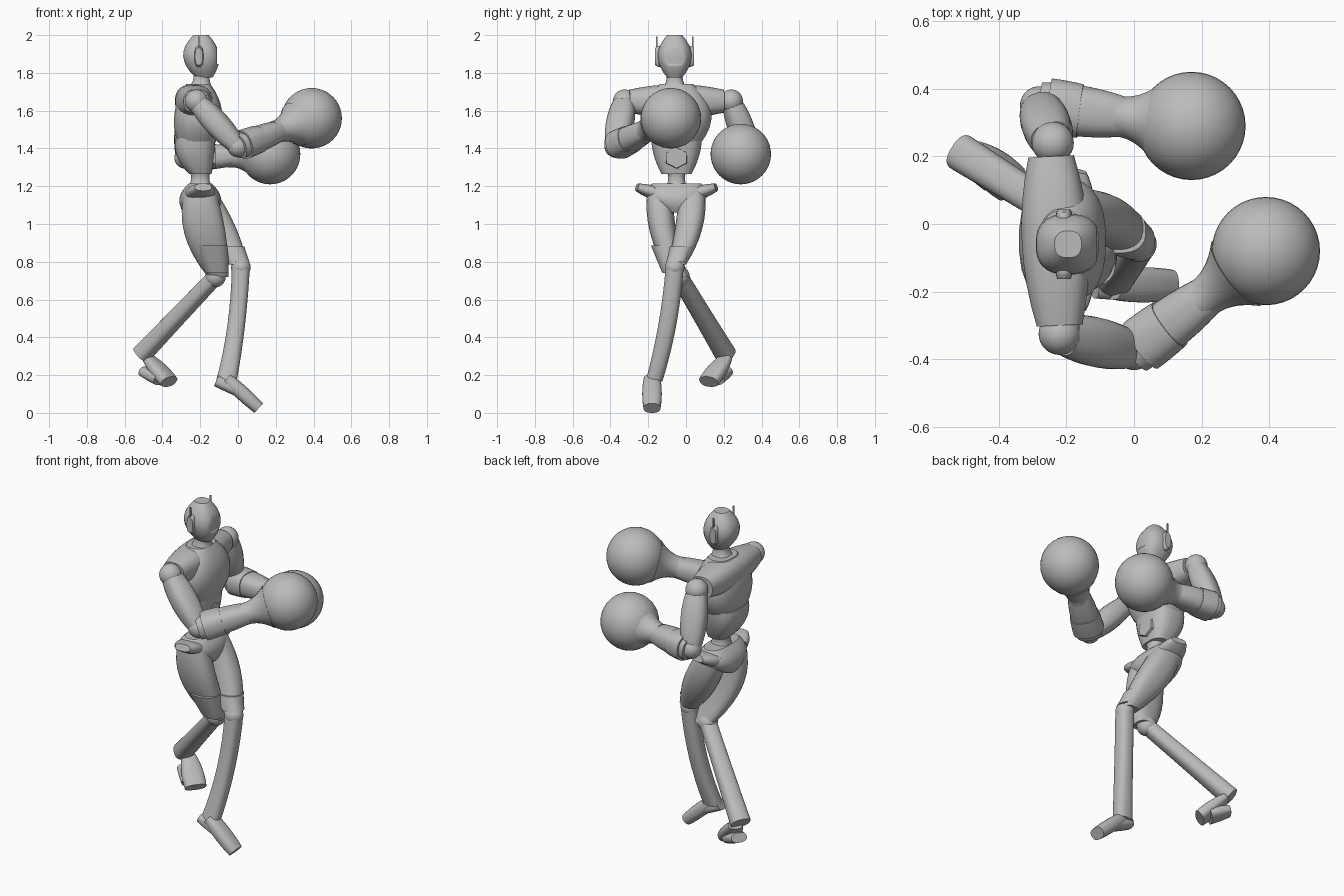
import bpy, bmesh, math
from mathutils import Vector

if "Cube" in bpy.data.objects:
    bpy.data.objects.remove(bpy.data.objects["Cube"], do_unlink=True)

GREY = (.5, .5, .5, 1)
grey = bpy.data.materials.new("plain grey")
grey.use_nodes = True
grey.diffuse_color = GREY
grey.node_tree.nodes["Principled BSDF"].inputs["Base Color"].default_value = GREY
X, Y, Z = Vector((1, 0, 0)), Vector((0, 1, 0)), Vector((0, 0, 1))
STEPS = 8


def finish(name, bm):
    bmesh.ops.recalc_face_normals(bm, faces=bm.faces)
    mesh = bpy.data.meshes.new(name)
    bm.to_mesh(mesh)
    bm.free()
    mesh.materials.append(grey)
    ob = bpy.data.objects.new(name, mesh)
    bpy.context.collection.objects.link(ob)
    bpy.ops.object.select_all(action='DESELECT')
    bpy.context.view_layer.objects.active = ob
    ob.select_set(True)
    bpy.ops.object.shade_smooth_by_angle(angle=math.radians(40))
    return ob


def signed_power(value, power):
    return math.copysign(abs(value) ** power, value)


def loft(name, start, middle, end, u=X, v=Y, power=.8, sides=24):
    """Skin a smooth curve through three sections (x, y, z, half size on u, on v)."""
    start, middle, end = Vector(start), Vector(middle), Vector(end)
    bm = bmesh.new()
    loops = []
    for step in range(STEPS + 1):
        t = step / STEPS
        section = (start * (1 - t) * (1 - 2 * t) + middle * 4 * t * (1 - t)
                   + end * t * (2 * t - 1))
        centre = Vector(section[:3])
        loop = []
        for i in range(sides):
            angle = math.tau * (i + .5) / sides
            across = u * section[3] * signed_power(math.cos(angle), power)
            along = v * section[4] * signed_power(math.sin(angle), power)
            loop.append(bm.verts.new(centre + across + along))
        loops.append(loop)
    for lower, upper in zip(loops, loops[1:]):
        for i in range(sides):
            j = (i + 1) % sides
            bm.faces.new((lower[i], lower[j], upper[j], upper[i]))
    bm.faces.new(loops[0])
    bm.faces.new(loops[-1])
    return finish(name, bm)


def limb(name, start, end, widths, flat=.9, **options):
    """Straight part with half widths at its start, middle and end."""
    start, end = Vector(start), Vector(end)
    direction = (end - start).normalized()
    u = direction.cross(Z).normalized()
    points = (start, (start + end) / 2, end)
    sections = [(*p, w, w * flat) for p, w in zip(points, widths)]
    return loft(name, *sections, u=u, v=u.cross(direction), **options)


def ball(name, centre, radius):
    bm = bmesh.new()
    bmesh.ops.create_uvsphere(bm, u_segments=40, v_segments=20, radius=radius)
    bmesh.ops.translate(bm, verts=bm.verts, vec=centre)
    return finish(name, bm)


def box(name, centre, size):
    bm = bmesh.new()
    bmesh.ops.create_cube(bm, size=1)
    bmesh.ops.scale(bm, verts=bm.verts, vec=size)
    bmesh.ops.translate(bm, verts=bm.verts, vec=centre)
    return finish(name, bm)


# Main points of the pose
SPINE_X, SPINE_Y = -.2, -.05
HEAD_Y = SPINE_Y - .01
right_knee = Vector((-.12, -.035, .72))
right_ankle = Vector((-.51, .21, .31))
left_knee = Vector((.015, -.06, .77))
arms = {
    "right": [Vector(p) for p in ((-.22, -.325, 1.65), (0, -.375, 1.41), (.39, -.08, 1.56))],
    "left": [Vector(p) for p in ((-.24, .24, 1.65), (-.28, .35, 1.35), (.17, .29, 1.37))],
}
SIDES = (("right", -1), ("left", 1))

# Head with a recessed visor
head = loft("head", (-.18, HEAD_Y, 1.775, .045, .04), (-.195, HEAD_Y, 1.89, .096, .09),
            (-.195, HEAD_Y, 2, .04, .04))
cutter = box("visor_cutter", (-.06, HEAD_Y, 1.89), (.1, .15, .085))
cutter.hide_render = True
cut = head.modifiers.new("visor_recess", 'BOOLEAN')
cut.object = cutter
cut.solver = 'EXACT'
bpy.context.view_layer.objects.active = head
bpy.ops.object.modifier_apply(modifier=cut.name)
bpy.data.objects.remove(cutter, do_unlink=True)

# Ear pods and their short aerials
for side, s in SIDES:
    inner = Vector((-.207, HEAD_Y + s * .07, 1.887))
    limb(side + "_ear_pod", inner, inner + Y * s * .033, (.024, .024, .02), flat=2.3)
    box(side + "_aerial", inner + Y * s * .026 + Z * .06, (.008, .008, .09))

# Neck, torso and waist
loft("neck", (SPINE_X, HEAD_Y, 1.7, .08, .08), (-.195, HEAD_Y, 1.75, .048, .048),
     (-.19, HEAD_Y, 1.8, .045, .045))
loft("chest", (-.22, SPINE_Y, 1.43, .1, .13), (-.21, SPINE_Y, 1.59, .127, .185),
     (-.21, SPINE_Y, 1.74, .065, .09))
limb("shoulder_yoke", (-.22, -.3, 1.65), (-.245, .2, 1.65), (.068, .1, .068))
loft("ribs", (SPINE_X, SPINE_Y, 1.265, .06, .08), (-.225, SPINE_Y, 1.36, .1, .12),
     (-.225, SPINE_Y, 1.455, .106, .135), power=.7)
limb("belly_plate", (-.16, SPINE_Y, 1.35), (-.12, SPINE_Y, 1.35), (.064, .064, .06),
     power=1, sides=6)
loft("waist", (SPINE_X, SPINE_Y, 1.17, .08, .08), (SPINE_X, SPINE_Y, 1.23, .05, .045),
     (SPINE_X, SPINE_Y, 1.29, .06, .06))

# Pelvis with flared hip corners
loft("pelvis", (SPINE_X, SPINE_Y, 1.06, .09, .05), (SPINE_X, SPINE_Y, 1.14, .11, .16),
     (SPINE_X, SPINE_Y, 1.215, .06, .13))
for side, s in SIDES:
    limb(side + "_hip_flare", (SPINE_X, SPINE_Y + s * .12, 1.165),
         (-.185, SPINE_Y + s * .21, 1.195), (.08, .07, .045), flat=.45)

# Right leg, trailing and crossing to the left
loft("right_thigh", (SPINE_X, -.135, 1.18, .08, .07), (-.175, -.12, .95, .11, .07),
     (*(right_knee + X * .015), .055, .05))
loft("right_knee_guard", (-.14, -.115, .885, .085, .07), (-.125, -.09, .81, .075, .065),
     (-.11, -.07, .74, .06, .055))
ball("right_knee", right_knee, .055)
limb("right_shin", right_knee, right_ankle, (.046, .05, .056))
limb("right_foot", right_ankle + Vector((.035, 0, -.02)), (-.365, .12, .165),
     (.04, .06, .06), flat=.6)
limb("right_heel", (-.5, .21, .22), (-.41, .15, .18), (.045, .055, .06), flat=.6)

# Left leg, leading and crossing to the right
loft("left_thigh", (SPINE_X, .03, 1.18, .08, .07), (-.11, .015, .98, .1, .073),
     (0, SPINE_Y, .785, .05, .05))
loft("left_knee_guard", (-.045, -.02, .88, .08, .066), (-.025, -.035, .84, .072, .06),
     (0, SPINE_Y, .8, .062, .055))
ball("left_knee", left_knee, .052)
loft("left_shin", (*left_knee, .048, .048), (-.01, -.1, .46, .047, .048),
     (-.062, -.17, .165, .055, .045))
limb("left_foot", (-.06, -.18, .18), (.11, -.18, .025), (.044, .052, .045), flat=.75)
limb("left_heel", (-.115, -.18, .17), (0, -.18, .12), (.04, .044, .045), flat=.75)

# Arms, each ending in a round glove
for side, (shoulder, elbow, glove) in arms.items():
    def reach(fraction):
        return elbow.lerp(glove, fraction)
    ball(side + "_shoulder", shoulder, .062)
    limb(side + "_upper_arm", shoulder.lerp(elbow, .08), elbow, (.06, .073, .05))
    ball(side + "_elbow", elbow, .057)
    limb(side + "_forearm", elbow, reach(.6), (.07, .075, .055))
    limb(side + "_sleeve", reach(.06), reach(.27), (.085, .084, .08))
    limb(side + "_cuff", reach(.5), reach(.78), (.062, .072, .12), flat=1, power=1)
    ball(side + "_glove", glove, .16)
